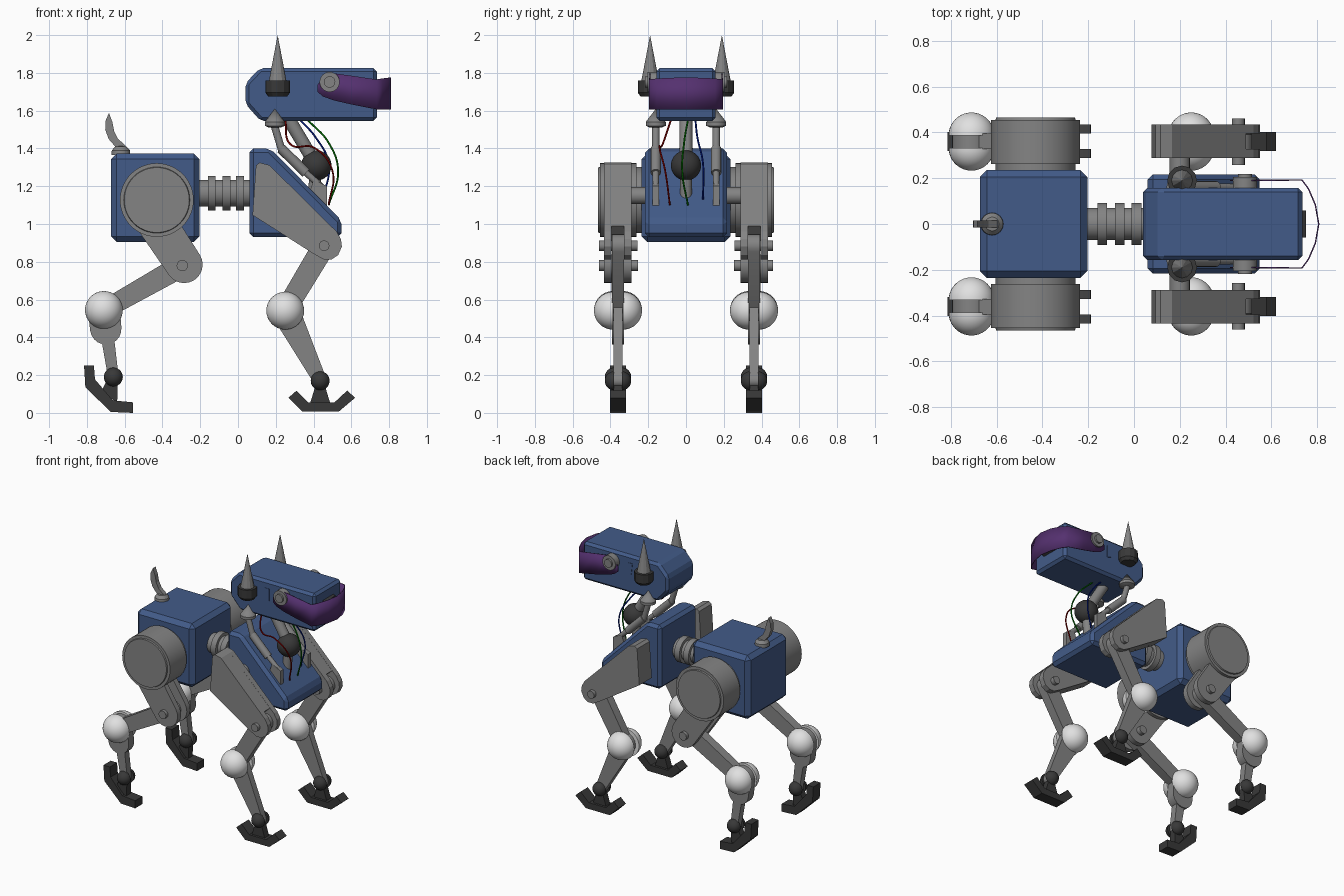
import bpy, bmesh, math
from mathutils import Vector

if "Cube" in bpy.data.objects:
    bpy.data.objects.remove(bpy.data.objects["Cube"])


def mat(name, rgb):
    m = bpy.data.materials.new(name)
    m.diffuse_color = (*rgb, 1)
    m.use_nodes = True
    m.node_tree.nodes["Principled BSDF"].inputs["Base Color"].default_value = m.diffuse_color
    return m


BLUE = mat("body blue", (0.055, 0.105, 0.25))
GRAY = mat("metal gray", (0.23, 0.23, 0.23))
DARK = mat("dark rubber", (0.04, 0.04, 0.04))
WHITE = mat("white joint", (0.75, 0.75, 0.75))
PURPLE = mat("visor purple", (0.09, 0.03, 0.16))
RED = mat("red wire", (0.22, 0.0, 0.0))
GREEN = mat("green wire", (0.0, 0.16, 0.0))
NAVY = mat("blue wire", (0.0, 0.01, 0.25))


def finish(name, bm, m, bevel=0, smooth=False):
    bmesh.ops.recalc_face_normals(bm, faces=bm.faces)
    me = bpy.data.meshes.new(name)
    bm.to_mesh(me)
    bm.free()
    me.materials.append(m)
    ob = bpy.data.objects.new(name, me)
    bpy.context.collection.objects.link(ob)
    if smooth:
        me.polygons.foreach_set("use_smooth", [True] * len(me.polygons))
        me.set_sharp_from_angle(angle=math.radians(35))
    if bevel:
        b = ob.modifiers.new("bevel", "BEVEL")
        b.width, b.segments, b.limit_method = bevel, 1, "ANGLE"
    return ob


def prism(name, pts, y0, y1, m, bevel=0, smooth=False):
    """Side profile (x, z) extruded from y0 to y1."""
    bm = bmesh.new()
    a = [bm.verts.new((x, y0, z)) for x, z in pts]
    b = [bm.verts.new((x, y1, z)) for x, z in pts]
    bm.faces.new(a)
    bm.faces.new(b[::-1])
    for i in range(len(pts)):
        j = (i + 1) % len(pts)
        bm.faces.new((a[i], a[j], b[j], b[i]))
    return finish(name, bm, m, bevel, smooth)


def link(name, p, rp, q, rq, y0, y1, m):
    """Tapered bar with round ends between two side-view points."""
    dx, dz = q[0] - p[0], q[1] - p[1]
    ang = math.atan2(dz, dx)
    t = math.acos((rp - rq) / math.hypot(dx, dz))
    pts = []
    for i in range(11):
        a = ang - t + 2 * t * i / 10
        pts.append((q[0] + rq * math.cos(a), q[1] + rq * math.sin(a)))
    for i in range(11):
        a = ang + t + (2 * math.pi - 2 * t) * i / 10
        pts.append((p[0] + rp * math.cos(a), p[1] + rp * math.sin(a)))
    return prism(name, pts, y0, y1, m, smooth=True)


def lathe(name, prof, origin, axis, m, segs=32, smooth=True):
    """Profile of (distance along axis, radius) spun around the axis."""
    q = Vector(axis).to_track_quat("Z", "Y")
    o = Vector(origin)
    bm = bmesh.new()
    rings = []
    for t, r in prof:
        n = 1 if r == 0 else segs
        rings.append([bm.verts.new(o + q @ Vector((r * math.cos(2 * math.pi * i / segs),
                      r * math.sin(2 * math.pi * i / segs), t))) for i in range(n)])
    for a, b in zip(rings, rings[1:]):
        for i in range(segs):
            j = (i + 1) % segs
            quad = (a[i % len(a)], a[j % len(a)], b[j % len(b)], b[i % len(b)])
            bm.faces.new(list(dict.fromkeys(quad)))
    for ring in (rings[0], rings[-1]):
        if len(ring) > 1:
            bm.faces.new(ring)
    return finish(name, bm, m, smooth=smooth)


def rod(name, p, q, r, m, segs=16):
    d = Vector(q) - Vector(p)
    return lathe(name, [(0, r), (d.length, r)], p, d, m, segs)


def split_ball(name, x, y, z, r, gap, m):
    """Two half balls on either side of a bar."""
    prof = [(gap, r * 0.6)] + [(gap + r * math.sin(i * math.pi / 20), r * math.cos(i * math.pi / 20))
                               for i in range(10)] + [(gap + r, 0)]
    for d, side in ((1, "left"), (-1, "right")):
        lathe(name + "_" + side + "_half", prof, (x, y, z), (0, d, 0), m)


def wire(name, pts, m):
    cu = bpy.data.curves.new(name, "CURVE")
    cu.dimensions, cu.bevel_depth, cu.bevel_resolution = "3D", 0.005, 2
    sp = cu.splines.new("BEZIER")
    sp.bezier_points.add(len(pts) - 1)
    for b, p in zip(sp.bezier_points, pts):
        b.co, b.handle_left_type, b.handle_right_type = p, "AUTO", "AUTO"
    cu.materials.append(m)
    bpy.context.collection.objects.link(bpy.data.objects.new(name, cu))


# Body halves and ribbed spine
prism("rear_body", [(-.673, .905), (-.203, .905), (-.203, 1.373), (-.673, 1.373)], -.235, .235, BLUE, .03)
prism("front_body", [(.06, .93), (.06, 1.4), (.17, 1.4), (.548, 1.02), (.548, .93)], -.217, .217, BLUE, .022)
spine = [(-.22, .07)]
for x in (-.16, -.083, -.01):
    spine += [(x, .07), (x, .092), (x + .042, .092), (x + .042, .07)]
lathe("spine", spine + [(.08, .07)], (0, 0, 1.163), (1, 0, 0), GRAY)

# Tail with its dome
lathe("tail_base", [(0, .05), (.025, .048), (.045, .03), (.05, 0)], (-.62, 0, 1.365), (0, 0, 1), GRAY)
prism("tail", [(-.683, 1.588), (-.70, 1.55), (-.703, 1.50), (-.685, 1.45), (-.65, 1.41), (-.61, 1.38),
               (-.58, 1.39), (-.60, 1.42), (-.635, 1.45), (-.655, 1.49), (-.665, 1.54)], -.016, .016, GRAY)

# Head, face plate and wraparound visor
prism("head", [(.04, 1.745), (.115, 1.825), (.735, 1.825), (.735, 1.545), (.12, 1.545), (.04, 1.635)],
      -.157, .157, BLUE, .018)
prism("face_plate", [(.73, 1.64), (.752, 1.65), (.752, 1.74), (.73, 1.75)], -.06, .06, DARK)
half = [(.42, .193, 1.735, 1.70), (.45, .193, 1.78, 1.675), (.505, .193, 1.798, 1.655), (.6, .194, 1.785, 1.633),
        (.735, .195, 1.765, 1.607), (.765, .155, 1.77, 1.606), (.795, .085, 1.774, 1.605), (.81, 0, 1.775, 1.605)]
path = half + [(x, -y, a, b) for x, y, a, b in half[-2::-1]]
bm = bmesh.new()
cols = [(bm.verts.new((x, y, a)), bm.verts.new((x, y, b))) for x, y, a, b in path]
for (a, b), (c, d) in zip(cols, cols[1:]):
    bm.faces.new((a, c, d, b))
visor = finish("visor", bm, PURPLE, smooth=True)
visor.modifiers.new("thickness", "SOLIDIFY").thickness = .006

# Neck
lathe("neck_ball", [(-.08 * math.cos(i * math.pi / 16), .08 * math.sin(i * math.pi / 16) if 0 < i < 16 else 0)
                    for i in range(17)], (.415, 0, 1.31), (0, 0, 1), DARK)
rod("neck_upper_bar", (.26, 0, 1.57), (.415, 0, 1.31), .035, GRAY)
rod("neck_lower_bar", (.415, 0, 1.31), (.40, 0, 1.14), .032, GRAY)
wire("red_cable", [(.25, -.08, 1.55), (.28, -.125, 1.42), (.4, -.14, 1.405), (.5, -.11, 1.28), (.48, -.085, 1.1)], RED)
wire("green_cable", [(.37, .01, 1.55), (.48, -.01, 1.43), (.53, -.02, 1.28), (.48, .01, 1.1)], GREEN)
wire("blue_cable", [(.33, .05, 1.55), (.41, .06, 1.46), (.48, .09, 1.32), (.45, .09, 1.13)], NAVY)

for s, side in ((1, "left_"), (-1, "right_")):
    y = .36 * s
    out = (0, s, 0)
    # Horned ears, visor pivots and head slots
    lathe(side + "ear_base", [(0, .05), (.02, .065), (.085, .065)], (.21, .19 * s, 1.675), (0, 0, 1), DARK, 12, False)
    lathe(side + "horn", [(0, .046), (.24, 0)], (.21, .19 * s, 1.76), (0, 0, 1), GRAY, 12, False)
    lathe(side + "visor_pivot", [(0, .053), (.055, .053), (.055, .03), (.068, .03)], (.485, .15 * s, 1.752), out, GRAY)
    prism(side + "head_slot", [(.325, 1.77), (.365, 1.77), (.365, 1.68), (.335, 1.69)], .15 * s, .16 * s, BLUE)
    # Neck pistons
    lathe(side + "piston_cone", [(0, .03), (.01, .053), (.03, .053), (.1, 0)], (.195, .16 * s, 1.51), (0, 0, 1), GRAY, 16)
    rod(side + "piston_top", (.19, .16 * s, 1.53), (.235, .16 * s, 1.38), .02, GRAY)
    rod(side + "piston_cylinder", (.228, .16 * s, 1.40), (.36, .16 * s, 1.27), .027, GRAY)
    rod(side + "piston_rod", (.35, .16 * s, 1.28), (.45, .16 * s, 1.19), .017, GRAY)
    prism(side + "piston_mount", [(.38, 1.17), (.40, 1.235), (.47, 1.20), (.47, 1.08)], .143 * s, .177 * s, GRAY)
    # Hind hip drum and forked thigh
    lathe(side + "hip_drum", [(0, .175), (.04, .175), (.04, .195), (.232, .195), (.232, .175), (.242, .172)],
          (-.43, .223 * s, 1.127), out, GRAY, 48)
    for a, b, n in ((.288, .328, "inner"), (.395, .435, "outer")):
        link(side + "thigh_plate_" + n, (-.493, 1.1), .105, (-.285, .785), .098, a * s, b * s, GRAY)
    rod(side + "hind_knee_bolt", (-.295, .255 * s, .78), (-.295, .46 * s, .78), .03, GRAY)
    # Hind lower leg
    link(side + "hind_shin", (-.295, .78), .06, (-.71, .545), .05, .328 * s, .395 * s, GRAY)
    split_ball(side + "hind_ball", -.71, y, .545, .1, .027, WHITE)
    link(side + "hind_hock", (-.71, .545), .085, (-.70, .445), .083, .328 * s, .392 * s, GRAY)
    link(side + "hind_lower_bar", (-.695, .43), .035, (-.66, .19), .028, .335 * s, .385 * s, GRAY)
    split_ball(side + "hind_ankle", -.66, y, .19, .05, .02, DARK)
    prism(side + "hind_ankle_bracket", [(-.69, .18), (-.635, .19), (-.64, .05), (-.72, .12)], .335 * s, .385 * s, DARK)
    prism(side + "hind_foot", [(-.815, .25), (-.763, .25), (-.757, .177), (-.662, .066), (-.557, .056),
                               (-.557, 0), (-.673, .005), (-.808, .135)], .318 * s, .402 * s, DARK)
    # Front shoulder: forked plates, core and axle
    rod(side + "shoulder_axle", (.2, .19 * s, 1.15), (.2, .3 * s, 1.15), .045, GRAY)
    arm = [(.095, 1.31), (.115, 1.325), (.166, 1.312), (.522, .96), (.545, .92), (.55, .88), (.53, .835),
           (.495, .812), (.455, .812), (.41, .836), (.077, 1.047)]
    for a, b, n in ((.288, .328, "inner"), (.395, .434, "outer")):
        prism(side + "shoulder_plate_" + n, arm, a * s, b * s, GRAY)
    prism(side + "shoulder_core", [*arm[:3], (.49, .99), (.36, .868), arm[-1]], .328 * s, .395 * s, GRAY)
    rod(side + "front_elbow_bolt", (.456, .258 * s, .885), (.456, .46 * s, .885), .028, GRAY)
    # Front lower leg
    link(side + "front_upper_bar", (.456, .885), .06, (.25, .541), .055, .328 * s, .392 * s, GRAY)
    split_ball(side + "front_ball", .25, y, .541, .1, .027, WHITE)
    link(side + "front_lower_bar", (.25, .541), .075, (.435, .17), .035, .336 * s, .384 * s, GRAY)
    split_ball(side + "front_ankle", .435, y, .17, .05, .02, DARK)
    prism(side + "front_ankle_bracket", [(.415, .16), (.455, .16), (.49, .045), (.38, .045)], .335 * s, .385 * s, DARK)
    prism(side + "front_foot", [(.267, .08), (.31, .118), (.372, .055), (.51, .055), (.578, .118), (.62, .08),
                                (.535, .008), (.34, .008)], .318 * s, .402 * s, DARK)
